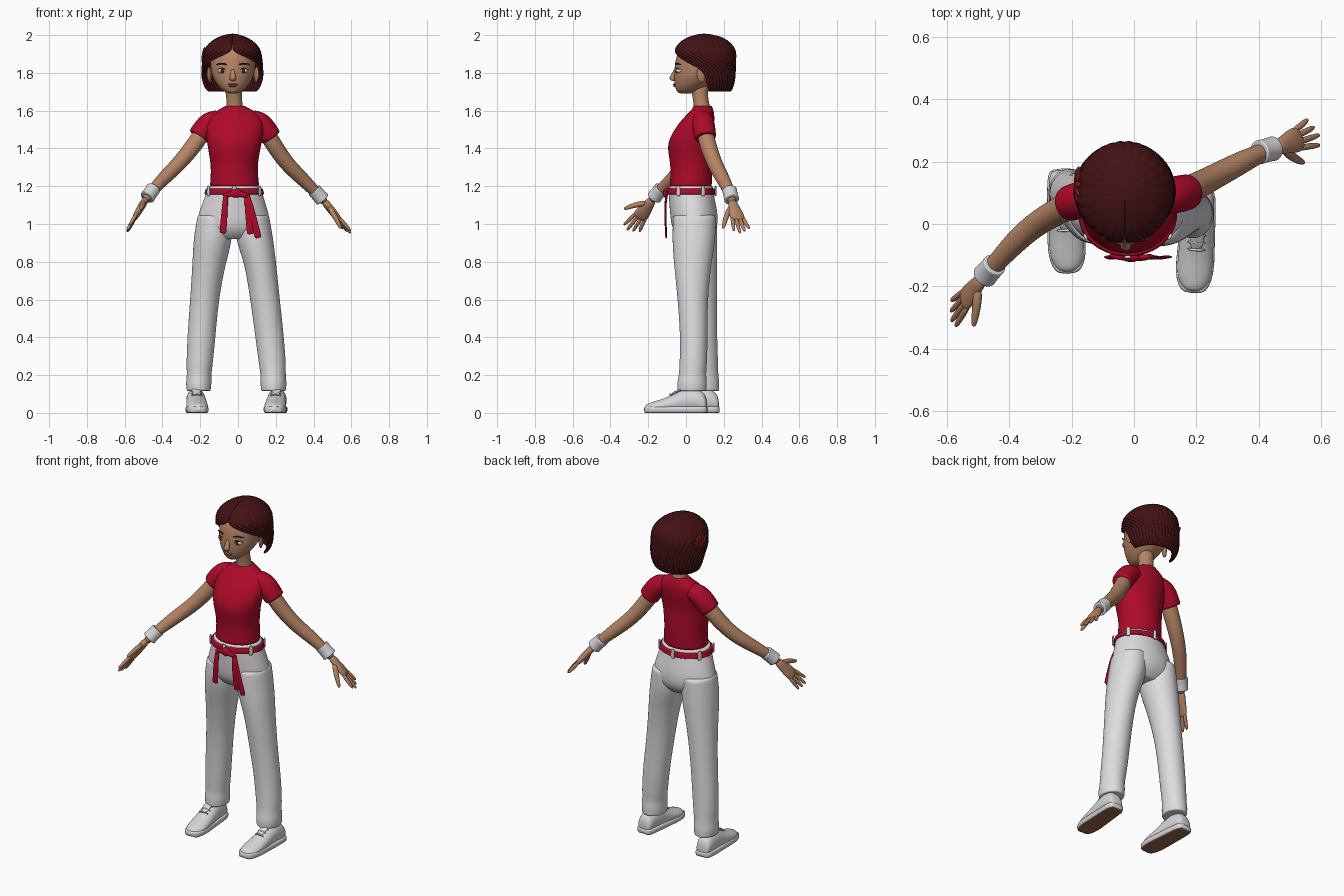
import bpy, math
from mathutils import Vector as V

cube = bpy.data.objects.get("Cube")
if cube:
    bpy.data.objects.remove(cube, do_unlink=True)


def material(name, *rgb):
    m = bpy.data.materials.new(name)
    m.use_nodes = True
    m.diffuse_color = (*rgb, 1)
    bsdf = next(n for n in m.node_tree.nodes if n.type == "BSDF_PRINCIPLED")
    bsdf.inputs["Base Color"].default_value = (*rgb, 1)
    return m


skin = material("skin", .46, .23, .13)
red = material("shirt red", .42, .003, .022)
hair_mat = material("dark auburn", .055, .006, .007)
cotton = material("trouser white", .74, .72, .75)
canvas = material("shoe white", .68, .68, .71)
rubber = material("sole brown", .3, .13, .07)
eye_white = material("eye white", .75, .72, .7)
iris_mat = material("eye brown", .05, .02, .01)
lip_mat = material("lip rose", .36, .12, .09)
clip_mat = material("clip red", .2, .012, .008)

X, Z = V((1, 0, 0)), V((0, 0, 1))


def finish(name, verts, faces, mat, levels=2):
    mesh = bpy.data.meshes.new(name)
    mesh.from_pydata(verts, [], faces)
    mesh.update()
    for p in mesh.polygons:
        p.use_smooth = True
    mesh.materials.append(mat)
    obj = bpy.data.objects.new(name, mesh)
    bpy.context.collection.objects.link(obj)
    if levels:
        sub = obj.modifiers.new("smooth", "SUBSURF")
        sub.levels = sub.render_levels = levels
    return obj


def tube(name, rings, mat, side=X, normal=None, crisp=False, clamp=None, n=16, levels=2):
    """Loft ellipses (x, y, z, side radius, other radius) along a path."""
    rings = [tuple(r) if len(r) == 5 else (*r, r[3]) for r in rings]
    if crisp:  # support rings keep the open hems square
        mix = lambda a, b: tuple(p + (q - p) * .08 for p, q in zip(a, b))
        rings = [rings[0], mix(rings[0], rings[1]), *rings[1:-1],
                 mix(rings[-1], rings[-2]), rings[-1]]
    pts = [V(r[:3]) for r in rings]
    verts = []
    for i, r in enumerate(rings):
        t = normal or (pts[min(i + 1, len(pts) - 1)] - pts[max(i - 1, 0)]).normalized()
        a = (side - t * side.dot(t)).normalized()
        b = t.cross(a)
        for k in range(n):
            ang = math.tau * k / n
            v = pts[i] + a * r[3] * math.cos(ang) + b * r[4] * math.sin(ang)
            if clamp:
                v.z = min(max(v.z, clamp[0]), clamp[1])
            verts.append(v)
    faces = [(i * n + k, i * n + (k + 1) % n, (i + 1) * n + (k + 1) % n, (i + 1) * n + k)
             for i in range(len(rings) - 1) for k in range(n)]
    faces += [tuple(reversed(range(n))), tuple(range(len(verts) - n, len(verts)))]
    return finish(name, verts, faces, mat, levels)


def ball(name, loc, scale, mat, rot=(0, 0, 0)):
    bpy.ops.mesh.primitive_uv_sphere_add(segments=20, ring_count=12, radius=1,
                                         location=loc, rotation=rot)
    obj = bpy.context.object
    obj.name, obj.scale = name, scale
    obj.data.materials.append(mat)
    bpy.ops.object.shade_smooth()
    return obj


# Shirt body and trouser seat
tube("shirt", [(-.018, .025, 1.195, .134, .114), (-.02, .03, 1.3, .124, .112),
               (-.02, .02, 1.38, .138, .118), (-.019, .018, 1.44, .15, .117),
               (-.017, .05, 1.52, .16, .102), (-.015, .075, 1.575, .14, .078),
               (-.015, .088, 1.605, .09, .058), (-.016, .088, 1.625, .052, .05)],
     red, normal=Z, crisp=True)
tube("trouser_seat", [(-.02, .025, 1.203, .143, .119), (-.02, .027, 1.16, .153, .122),
                      (-.022, .036, 1.1, .175, .126), (-.024, .045, 1.02, .2, .13),
                      (-.024, .045, .96, .19, .115), (-.024, .045, .92, .12, .07)],
     cotton, normal=Z, crisp=True)

# Trouser legs, rumpled at the ankles
tube("right_trouser_leg", [(-.125, .05, 1.05, .09, .115), (-.132, .05, .92, .107, .118),
                           (-.152, .065, .8, .09, .101), (-.178, .085, .6, .077, .08),
                           (-.194, .093, .4, .076, .073), (-.204, .098, .25, .071, .074),
                           (-.206, .1, .2, .065, .072), (-.208, .1, .16, .07, .079),
                           (-.208, .1, .115, .064, .077)], cotton, normal=Z, crisp=True)
tube("left_trouser_leg", [(.075, .045, 1.05, .09, .115), (.085, .042, .92, .104, .118),
                          (.118, .035, .8, .085, .102), (.143, .035, .6, .08, .08),
                          (.168, .043, .4, .077, .074), (.183, .038, .25, .073, .074),
                          (.186, .034, .2, .067, .073), (.188, .032, .16, .072, .081),
                          (.188, .032, .115, .066, .078)], cotton, normal=Z, crisp=True)

# Sash with loops, knot and hanging tails
tube("sash", [(-.02, .024, 1.19, .152, .128), (-.02, .026, 1.155, .161, .132)],
     red, normal=Z, crisp=True, n=24)
for k in range(6):
    ang = math.radians(30 + 60 * k)
    x, y = -.02 + .157 * math.cos(ang), .025 + .131 * math.sin(ang)
    tube("belt_loop", [(x, y, 1.203, .012, .006), (x, y, 1.148, .012, .006)], cotton,
         side=V((-math.sin(ang), math.cos(ang), 0)), normal=Z, crisp=True, n=8, levels=1)
ball("sash_knot", (-.01, -.108, 1.163), (.03, .014, .024), red)
tube("sash_bow", [(-.085, -.1, 1.15, .014, .01), (-.01, -.112, 1.165, .016, .012),
                  (.06, -.105, 1.148, .018, .012)], red, side=Z, n=8)
for x0, x1, low in ((-.065, -.08, .95), (.045, .066, .945), (.05, .108, .925)):
    tube("sash_tail", [(x0, -.102, 1.155, .012, .007), (x0 * .7 + x1 * .3, -.112, 1.09, .018, .006),
                       (x1, -.105, low, .02, .005)], red, crisp=True, n=8)

# Arms, sleeves, wristbands and hands
arms = {
    "left": dict(
        arm=[(.12, .09, 1.54, .042), (.175, .108, 1.44, .047), (.255, .15, 1.32, .041),
             (.33, .19, 1.25, .039), (.42, .235, 1.16, .029), (.465, .247, 1.11, .025)],
        sleeve=[(.07, .09, 1.555, .05), (.12, .09, 1.54, .063), (.177, .104, 1.455, .058)],
        tip=(.59, .3, .952), thumb=(.546, .195, .975), side=(.25, -.95, .1)),
    "right": dict(
        arm=[(-.15, .08, 1.54, .042), (-.215, .058, 1.44, .047), (-.305, .008, 1.325, .041),
             (-.375, -.05, 1.26, .039), (-.46, -.145, 1.17, .029), (-.495, -.185, 1.12, .025)],
        sleeve=[(-.1, .085, 1.555, .05), (-.155, .083, 1.54, .063), (-.212, .065, 1.46, .058)],
        tip=(-.59, -.3, .96), thumb=(-.515, -.33, 1.08), side=(.25, -.75, .55)),
}
for label, a in arms.items():
    y_axis = V((0, 1, 0))
    tube(label + "_arm", a["arm"], skin, side=y_axis)
    tube(label + "_sleeve", a["sleeve"], red, side=y_axis, crisp=True)
    p, wrist = V(a["arm"][-2][:3]), V(a["arm"][-1][:3])
    d = (wrist - p).normalized()
    band = [(*(p + d * s), r) for s, r in ((-.028, .04), (.005, .038), (.045, .041))]
    tube(label + "_wristband", band, canvas, side=y_axis, crisp=True)
    fwd, thumb = V(a["tip"]) - wrist, V(a["thumb"])
    u = V(a["side"])
    u = (u - fwd * u.dot(fwd) / fwd.length_squared).normalized()
    at = lambda f, s=0: wrist + fwd * f + u * s
    tube(label + "_palm", [(*at(f), w, h) for f, w, h in
                           ((-.1, .024, .021), (.15, .03, .02), (.35, .041, .019),
                            (.52, .041, .015), (.58, .03, .008))], skin, side=u)
    for k in (-1.5, -.5, .5, 1.5):
        reach = 1.02 - .08 * abs(k - .3)
        tube(label + "_finger", [(*at(.45, k * .02), .011), (*at(.7, k * .024), .0115),
                                 (*at(reach - .06, k * .029), .0095),
                                 (*at(reach, k * .03), .004)], skin, side=u, n=8)
    base = at(.08, .012)
    tube(label + "_thumb", [(*base, .018), (*(base.lerp(thumb, .5) + u * .008), .0155),
                            (*base.lerp(thumb, .9), .011), (*thumb, .005)], skin, side=Z, n=8)

# Shoes: upper, midsole with brown underside, tongue and laces
last = [(0, .034, .07), (.05, .047, .115), (.25, .052, .14), (.42, .053, .12), (.6, .057, .088),
        (.8, .059, .066), (.94, .046, .052), (1, .024, .04)]
for label, x, heel, yaw in (("left", .213, .112, -.07), ("right", -.228, .175, .05)):
    size = .33
    parts = [tube(label + "_shoe_upper", [(0, -t * size, h / 2, w, h / 2) for t, w, h in last],
                  canvas, normal=V((0, -1, 0)), clamp=(.015, 1))]
    sole = tube(label + "_shoe_sole",
                [(0, .004 - t * (size + .01), .02, w + .005, .07) for t, w, h in last],
                canvas, normal=V((0, -1, 0)), clamp=(0, .034), levels=1)
    sole.data.materials.append(rubber)
    for p in sole.data.polygons:
        if p.normal.z < -.8:
            p.material_index = 1
    parts.append(sole)
    parts.append(tube(label + "_shoe_tongue", [(0, -.1, .142, .024, .008), (0, -.15, .119, .026, .008),
                                               (0, -.2, .09, .022, .006)], canvas, n=8))
    for k in range(4):
        y, z = -.125 - .023 * k, .134 - .0115 * k
        parts.append(tube(label + "_lace", [(-.032, y, z - .011, .004), (0, y - .003, z + .005, .005),
                                            (.032, y, z - .011, .004)], cotton, side=Z, n=8, levels=1))
    for obj in parts:
        obj.location, obj.rotation_euler = (x, heel, 0), (0, 0, yaw)

# Neck and head
HX = -.027
tube("neck", [(-.016, .088, 1.59, .05), (-.018, .082, 1.635, .042), (-.022, .074, 1.68, .042),
              (HX, .07, 1.75, .05)], skin, normal=Z)
tube("head", [(HX, y, z, w, d) for y, z, w, d in
              ((-.002, 1.69, .024, .036), (.008, 1.702, .05, .058), (.03, 1.735, .085, .091),
               (.052, 1.78, .11, .117), (.07, 1.82, .119, .132), (.08, 1.87, .122, .138),
               (.085, 1.92, .112, .125), (.09, 1.955, .075, .085), (.09, 1.972, .03, .03))],
     skin, normal=Z, n=24)
tube("nose", [(HX, -.05, 1.825, .011, .01), (HX, -.062, 1.797, .012, .013), (HX, -.074, 1.772, .019, .019),
              (HX, -.066, 1.757, .016, .012)], skin, normal=Z)
ball("upper_lip", (HX, -.058, 1.739), (.027, .012, .005), lip_mat)
ball("lower_lip", (HX, -.056, 1.731), (.021, .013, .006), lip_mat)

# Eyes, brows and ears on both sides
for s in (-1, 1):
    ex = HX + s * .056
    ball("eyeball", (ex, -.036, 1.812), (.025, .018, .014), eye_white, (0, 0, s * .25))
    ball("iris", (ex - s * .001, -.048, 1.812), (.011, .008, .0125), iris_mat)
    tube("upper_lid", [(ex - s * .026, -.047, 1.812, .003), (ex, -.054, 1.827, .004),
                       (ex + s * .027, -.032, 1.816, .003)], iris_mat, side=Z, n=8)
    tube("eyebrow", [(ex - s * .026, -.056, 1.843, .005), (ex + s * .005, -.05, 1.853, .005),
                     (ex + s * .036, -.026, 1.842, .002)], hair_mat, side=Z, n=8)
    ball("ear", (HX + s * .125, .08, 1.79), (.011, .024, .042), skin, (.15, 0, s * .35))

# Bobbed hair: a grooved shell, open around the face
rows = [(.125, 1.7, .118, .105, 92), (.115, 1.725, .143, .13, 90), (.105, 1.77, .157, .15, 89),
        (.1, 1.815, .16, .157, 93), (.1, 1.85, .159, .158, 118), (.1, 1.885, .154, .16, 148),
        (.1, 1.91, .147, .16, 178), (.1, 1.935, .134, .15, 180), (.1, 1.965, .105, .122, 180),
        (.1, 1.988, .063, .078, 180), (.095, 2.0, .014, .018, 180)]
cols = 104
verts = []
for y, z, w, d, opening in rows:
    for k in range(cols + 1):
        q = 2 * k / cols - 1
        ang = math.radians(opening) * q
        groove = 1 - .028 * abs(math.cos(math.pi * 13 * q)) ** 3
        verts.append((HX - .003 + w * groove * math.sin(ang), y + d * groove * math.cos(ang), z))
step = cols + 1
faces = [(i * step + k + 1, i * step + k, (i + 1) * step + k, (i + 1) * step + k + 1)
         for i in range(len(rows) - 1) for k in range(cols)]
faces.append(tuple(reversed(range(len(verts) - step, len(verts)))))
hair = finish("bobbed_hair", verts, faces, hair_mat, levels=0)
shell = hair.modifiers.new("thickness", "SOLIDIFY")
shell.thickness, shell.offset = .016, 0
sub = hair.modifiers.new("smooth", "SUBSURF")
sub.levels = sub.render_levels = 1

# Petalled hair clip on the right side of the head
for k in range(5):
    ang = -.9 + .45 * k
    ball("clip_petal", (-.181, .125 + .03 * math.sin(ang), 1.862 + .03 * math.cos(ang)),
         (.011, .013, .045), clip_mat, (-ang, .12, 0))
